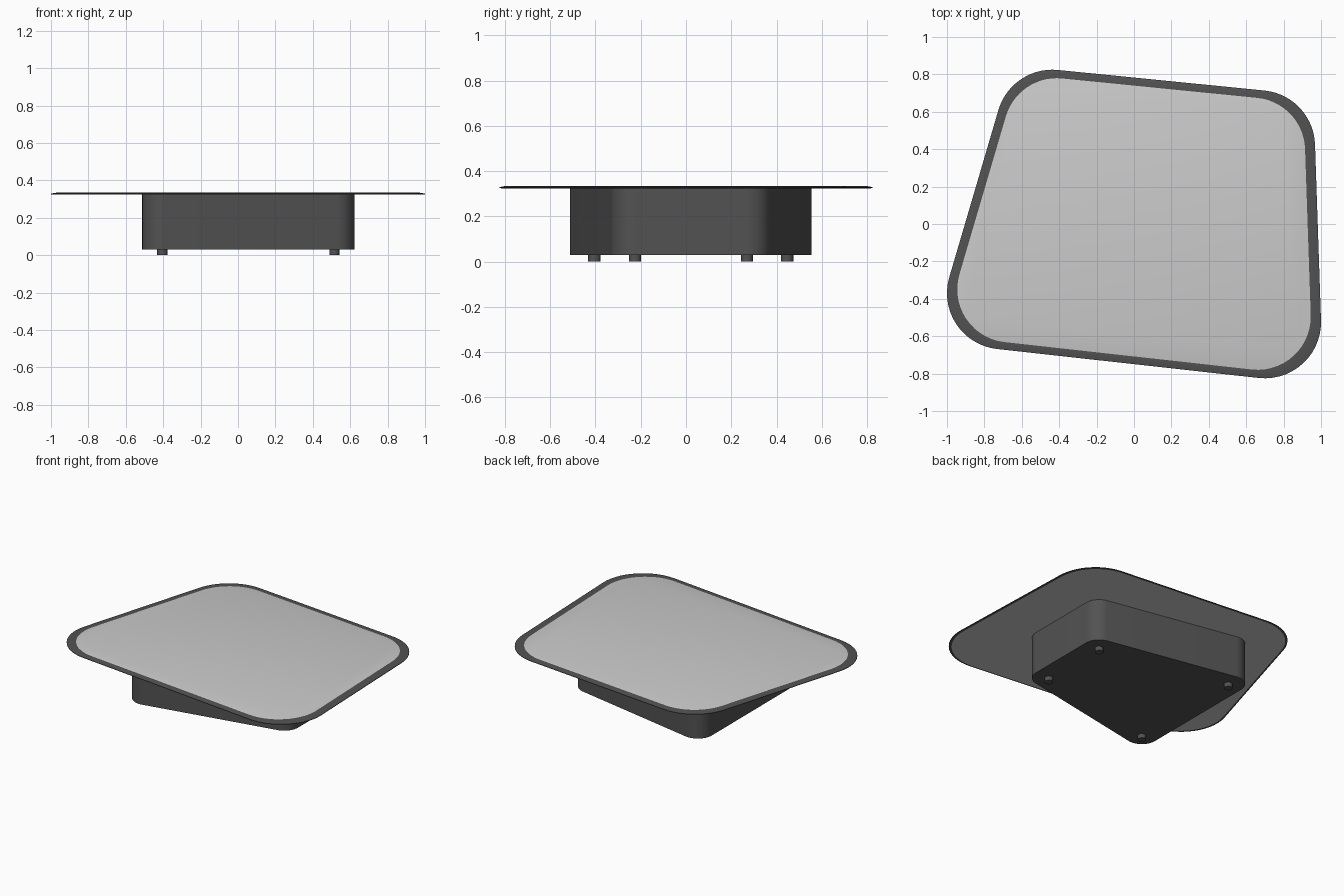
import bpy, bmesh, math
from mathutils import Vector

if "Cube" in bpy.data.objects:
    bpy.data.objects.remove(bpy.data.objects["Cube"])

dark = bpy.data.materials.new("dark_finish")
dark.diffuse_color = (0.085, 0.085, 0.085, 1)
dark.use_nodes = True
dark.node_tree.nodes["Principled BSDF"].inputs["Base Color"].default_value = dark.diffuse_color


def rounded_outline(centres, r, seg=14):
    """Counter-clockwise outline: an arc of radius r round each corner centre."""
    pts, n = [], len(centres)
    for i, c in enumerate(centres):
        c = Vector(c)
        d_in = c - Vector(centres[i - 1])
        d_out = Vector(centres[(i + 1) % n]) - c
        a0 = math.atan2(d_in.y, d_in.x) - math.pi / 2
        turn = (math.atan2(d_out.y, d_out.x) - math.atan2(d_in.y, d_in.x)) % (2 * math.pi)
        for k in range(seg + 1):
            a = a0 + turn * k / seg
            pts.append((c.x + r * math.cos(a), c.y + r * math.sin(a)))
    return pts


def loft(name, outline, profile, caps=True, mat=None):
    """Stack scaled copies of the outline; profile holds (scale, z) pairs."""
    bm = bmesh.new()
    rings = [[bm.verts.new((x * s, y * s, z)) for x, y in outline] for s, z in profile]
    n = len(outline)
    for lo, hi in zip(rings, rings[1:]):
        for i in range(n):
            j = (i + 1) % n
            bm.faces.new((lo[i], lo[j], hi[j], hi[i]))
    if caps:
        bm.faces.new(rings[0][::-1])
        bm.faces.new(rings[-1])
    me = bpy.data.meshes.new(name)
    bm.to_mesh(me)
    bm.free()
    ob = bpy.data.objects.new(name, me)
    bpy.context.collection.objects.link(ob)
    if mat:
        me.materials.append(mat)
    bpy.context.view_layer.objects.active = ob
    ob.select_set(True)
    bpy.ops.object.shade_smooth_by_angle(angle=math.radians(25))
    ob.select_set(False)
    return ob


# Table top: dark bevelled rim round a grey panel
top = rounded_outline([(-0.70, -0.37), (0.70, -0.525), (0.668, 0.415), (-0.437, 0.525)], 0.30)
loft("top_rim", top,
     [(0.985, 0.324), (1, 0.3255), (1, 0.329), (0.97, 0.334), (0.945, 0.334)],
     caps=False, mat=dark)
loft("top_panel", top, [(0.985, 0.324), (0.945, 0.334)])

# Base: tapered block whose corner arcs are centred on the feet
feet = [(-0.405, -0.405), (0.515, -0.225), (0.515, 0.27), (-0.405, 0.447)]
loft("base", rounded_outline(feet, 0.107), [(1, 0.03), (1, 0.325)], mat=dark)

# Feet: short round pads
for i, (fx, fy) in enumerate(feet):
    circle = [(0.027 * math.cos(a), 0.027 * math.sin(a))
              for a in (2 * math.pi * k / 24 for k in range(24))]
    foot = loft(f"foot_{i + 1}", circle, [(1, 0), (1, 0.035)], mat=dark)
    foot.location = (fx, fy, 0)
